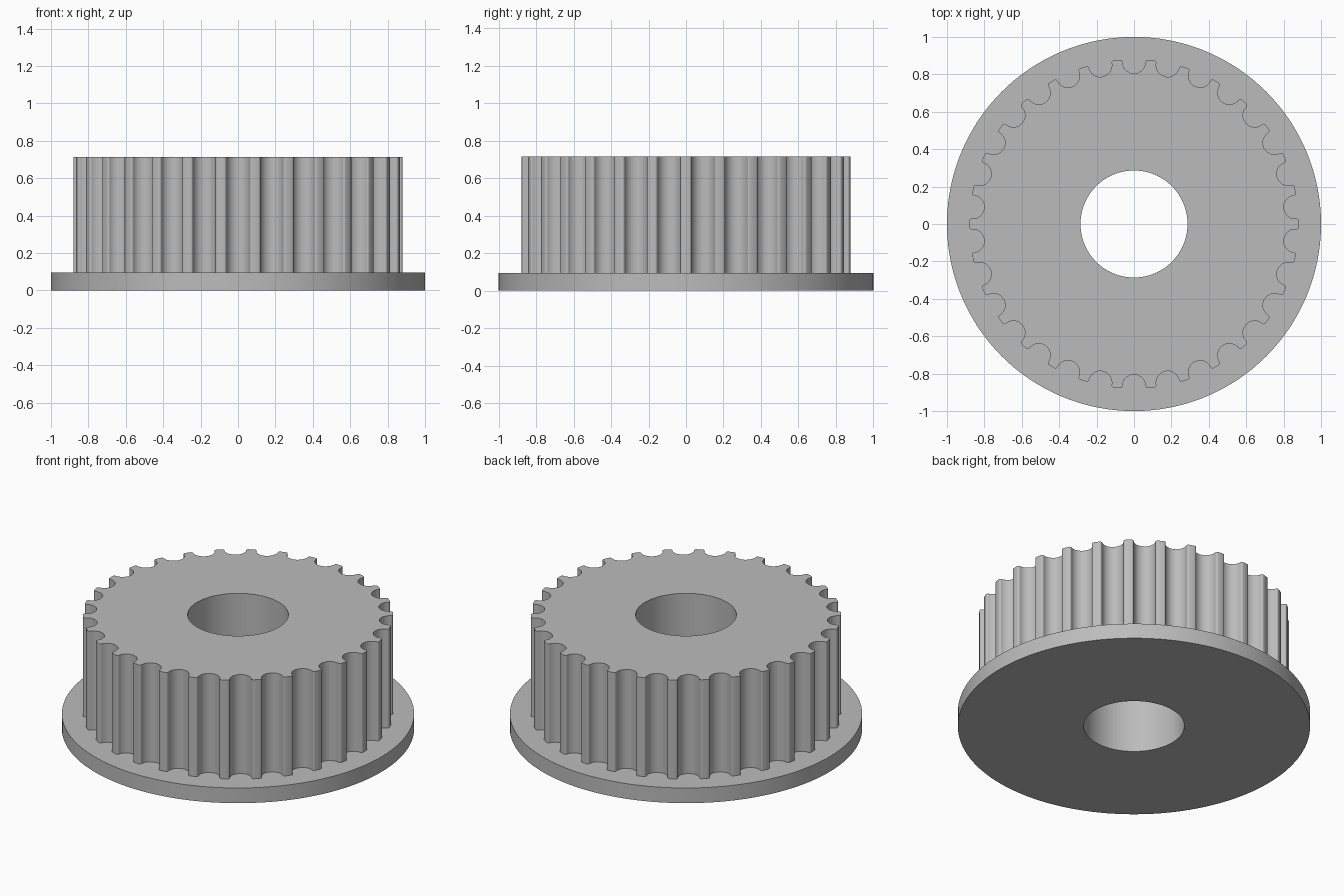
import bpy, bmesh
from math import sin, cos, radians, hypot, atan2

if "Cube" in bpy.data.objects:
    bpy.data.objects.remove(bpy.data.objects["Cube"], do_unlink=True)

TEETH = 30
FLANGE_R, BORE_R = 1.0, 0.286
FLANGE_TOP, TOP = 0.095, 0.715


def groove():
    """One groove centred on +y: round bottom and filleted shoulders."""
    right = []
    for i in range(5):                      # round bottom
        a = radians(20 * i)
        right.append((0.063 * sin(a), 0.868 - 0.063 * cos(a)))
    for i in range(5):                      # shoulder fillet
        a = radians(180 - 22.5 * i)
        right.append((0.074 + 0.012 * cos(a), 0.8655 + 0.012 * sin(a)))
    return [(-x, y) for x, y in reversed(right[1:])] + right


# Toothed outline, in polar form
outline = []
for t in range(TEETH):
    turn = radians(360 * t / TEETH)
    for x, y in groove():
        outline.append((hypot(x, y), atan2(x, y) + turn))

bm = bmesh.new()


def ring(z, radius=None):
    return [bm.verts.new(((radius or r) * sin(a), (radius or r) * cos(a), z))
            for r, a in outline]


# Closed loft: bore, flange, toothed rim, and back into the bore
rings = [ring(0, BORE_R), ring(0, FLANGE_R), ring(FLANGE_TOP, FLANGE_R),
         ring(FLANGE_TOP), ring(TOP), ring(TOP, BORE_R)]
n = len(outline)
for k, lower in enumerate(rings):
    upper = rings[(k + 1) % len(rings)]
    for i in range(n):
        j = (i + 1) % n
        bm.faces.new((lower[i], lower[j], upper[j], upper[i]))
bmesh.ops.recalc_face_normals(bm, faces=bm.faces)

mesh = bpy.data.meshes.new("flanged_toothed_pulley")
bm.to_mesh(mesh)
bm.free()
pulley = bpy.data.objects.new("flanged_toothed_pulley", mesh)
bpy.context.collection.objects.link(pulley)

# Plain grey material
grey = bpy.data.materials.new("plain_grey")
grey.use_nodes = True
colour = (0.5, 0.5, 0.5, 1)
grey.diffuse_color = colour
grey.node_tree.nodes["Principled BSDF"].inputs["Base Color"].default_value = colour
mesh.materials.append(grey)

# Smooth curved walls, crisp rims
bpy.ops.object.select_all(action="DESELECT")
pulley.select_set(True)
bpy.context.view_layer.objects.active = pulley
bpy.ops.object.shade_smooth_by_angle(angle=radians(30))
